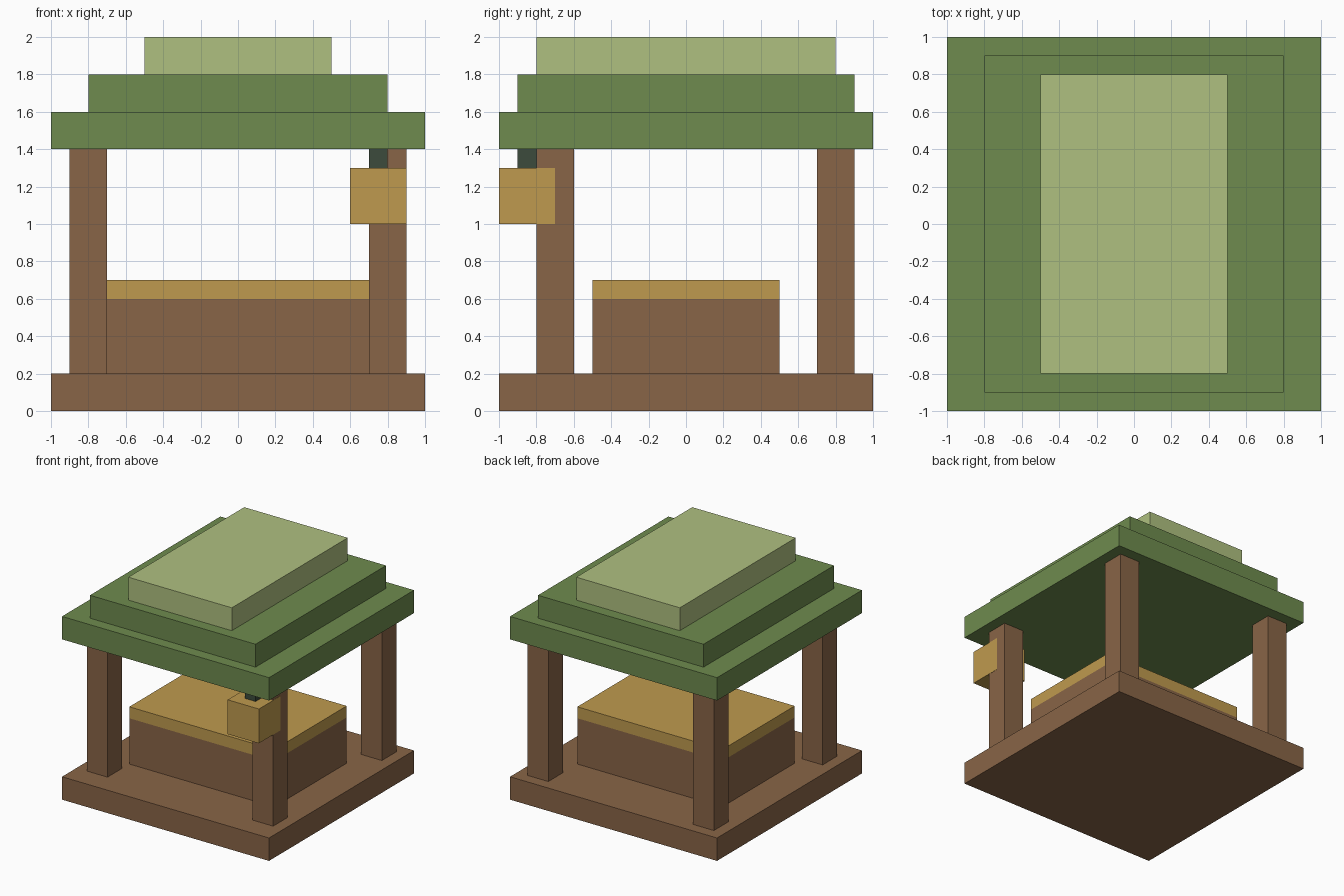
import bpy

cube = bpy.data.objects.get("Cube")
if cube:
    bpy.data.objects.remove(cube, do_unlink=True)


def linear(c):
    c /= 255
    return c / 12.92 if c <= 0.04045 else ((c + 0.055) / 1.055) ** 2.4


def material(name, *rgb):
    colour = (*[linear(c) for c in rgb], 1)
    mat = bpy.data.materials.new(name)
    mat.use_nodes = True
    mat.diffuse_color = colour
    bsdf = next(n for n in mat.node_tree.nodes if n.type == 'BSDF_PRINCIPLED')
    bsdf.inputs["Base Color"].default_value = colour
    return mat


def box(name, x, y, z, mat):
    """Box spanning the (min, max) ranges x, y and z."""
    spans = (x, y, z)
    bpy.ops.mesh.primitive_cube_add(size=1, location=[(a + b) / 2 for a, b in spans])
    obj = bpy.context.object
    obj.name = obj.data.name = name
    for v in obj.data.vertices:
        for i, (a, b) in enumerate(spans):
            v.co[i] *= b - a
    obj.data.materials.append(mat)
    return obj


wood = material("brown wood", 137, 101, 71)
ochre = material("ochre", 191, 154, 78)
green = material("leaf green", 110, 139, 78)
pale = material("pale green", 175, 192, 128)
dark = material("dark green", 60, 75, 60)

# Floor and counter
box("base", (-1, 1), (-1, 1), (0, 0.2), wood)
box("counter", (-0.7, 0.7), (-0.5, 0.5), (0.2, 0.6), wood)
box("counter_top", (-0.7, 0.7), (-0.5, 0.5), (0.6, 0.7), ochre)

# Corner posts
for depth, y in (("front", (-0.8, -0.6)), ("back", (0.7, 0.9))):
    for side, x in (("left", (0.7, 0.9)), ("right", (-0.9, -0.7))):
        box(f"{depth}_{side}_post", x, y, (0.2, 1.4), wood)

# Stepped roof
box("roof_eaves", (-1, 1), (-1, 1), (1.4, 1.6), green)
box("roof_middle", (-0.8, 0.8), (-0.9, 0.9), (1.6, 1.8), green)
box("roof_cap", (-0.5, 0.5), (-0.8, 0.8), (1.8, 2), pale)

# Hanging lantern, a hair proud of the post so their faces do not coincide
box("lantern", (0.6, 0.902), (-1, -0.7), (1, 1.3), ochre)
box("lantern_hanger", (0.7, 0.8), (-0.9, -0.8), (1.3, 1.4), dark)
